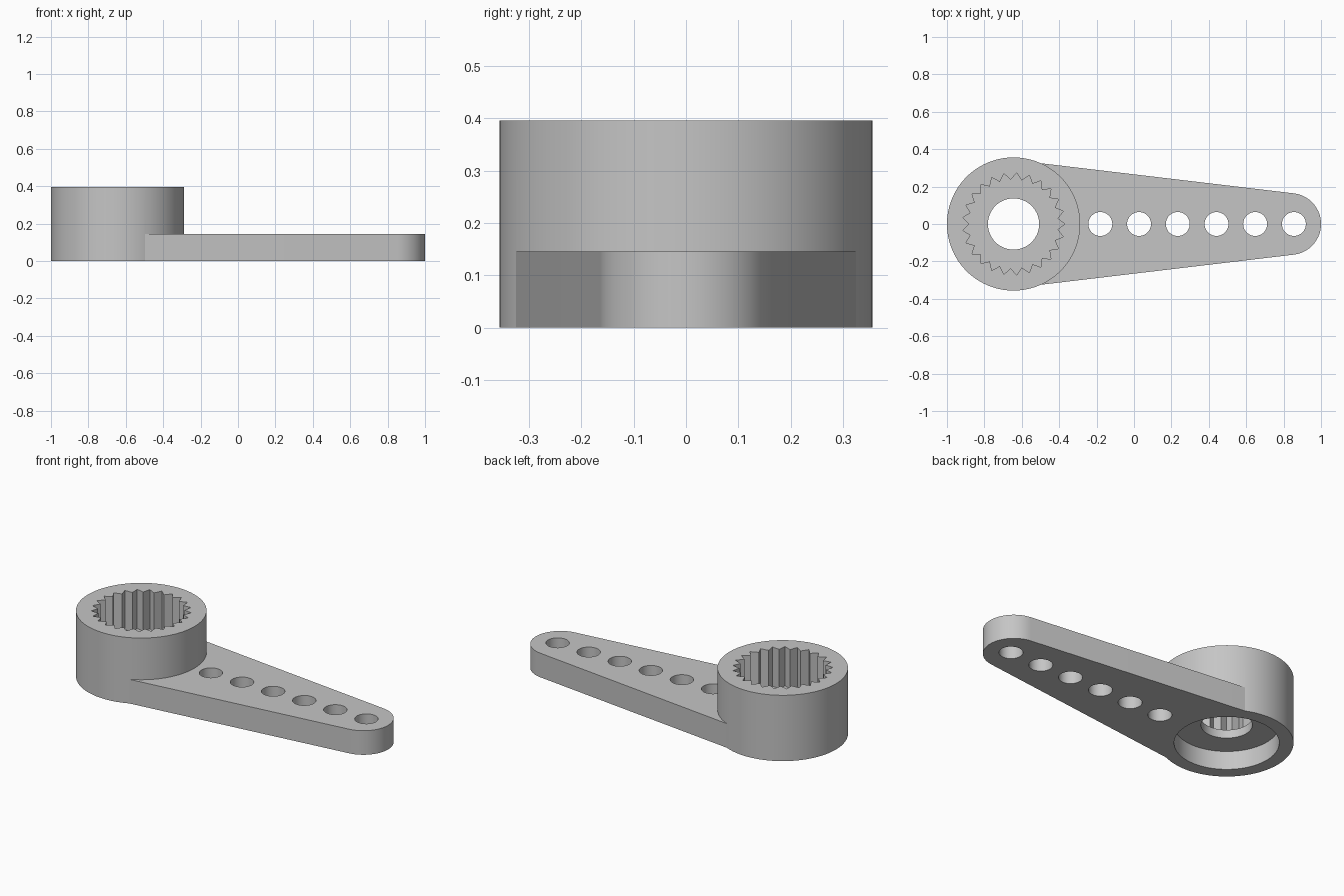
import bpy
import bmesh
from math import sin, cos, pi, radians, atan2

cube = bpy.data.objects.get("Cube")
if cube:
    bpy.data.objects.remove(cube, do_unlink=True)

HUB_X, HUB_R, HUB_H = -0.644, 0.356, 0.396
ARM_H, TIP_X, TIP_R = 0.145, 0.835, 0.165

grey = bpy.data.materials.new("plain grey")
grey.use_nodes = True
colour = (0.56, 0.56, 0.56, 1)
grey.diffuse_color = colour
grey.node_tree.nodes["Principled BSDF"].inputs["Base Color"].default_value = colour


def arc(cx, r, n, start=0.0, end=2 * pi, closed=True):
    """Points of an arc centred on the x axis."""
    steps = n if closed else n - 1
    return [(cx + r * cos(start + (end - start) * i / steps),
             r * sin(start + (end - start) * i / steps)) for i in range(n)]


def prism(name, outline, z0, z1):
    """Extrude a counter-clockwise outline from z0 to z1."""
    bm = bmesh.new()
    base = bm.faces.new([bm.verts.new((x, y, z0)) for x, y in outline])
    out = bmesh.ops.extrude_face_region(bm, geom=[base])
    top = [v for v in out["geom"] if isinstance(v, bmesh.types.BMVert)]
    bmesh.ops.translate(bm, verts=top, vec=(0, 0, z1 - z0))
    bmesh.ops.recalc_face_normals(bm, faces=bm.faces)
    mesh = bpy.data.meshes.new(name)
    bm.to_mesh(mesh)
    bm.free()
    mesh.materials.append(grey)
    obj = bpy.data.objects.new(name, mesh)
    bpy.context.collection.objects.link(obj)
    return obj


def combine(target, other, operation):
    """Apply a boolean and discard the helper."""
    mod = target.modifiers.new("boolean", "BOOLEAN")
    mod.operation, mod.solver, mod.object = operation, "EXACT", other
    bpy.context.view_layer.objects.active = target
    bpy.ops.object.modifier_apply(modifier=mod.name)
    bpy.data.objects.remove(other, do_unlink=True)


# Hub and tapered arm with a round tip
horn = prism("servo_horn", arc(HUB_X, HUB_R, 120), 0, HUB_H)
root_x, root_y = -0.5, 0.325
lean = atan2(root_y - TIP_R, TIP_X - root_x)
tip = arc(TIP_X, TIP_R, 33, lean - pi / 2, pi / 2 - lean, closed=False)
arm = prism("arm", [(root_x, -root_y)] + tip + [(root_x, root_y)], 0, ARM_H)
combine(horn, arm, "UNION")

# Screw recess below, bore through the web, toothed socket above
combine(horn, prism("recess", arc(HUB_X, 0.28, 96), -0.1, 0.11), "DIFFERENCE")
combine(horn, prism("bore", arc(HUB_X, 0.137, 64), 0.05, 0.25), "DIFFERENCE")
TEETH = 25
socket = []
for i in range(TEETH * 2):
    r = 0.237 if i % 2 else 0.274
    a = pi * i / TEETH
    socket.append((HUB_X + r * cos(a), r * sin(a)))
combine(horn, prism("socket", socket, 0.16, 0.5), "DIFFERENCE")

# Row of linkage holes
for i in range(6):
    hole = prism("hole", arc(-0.18 + 0.207 * i, 0.064, 48), -0.1, 0.25)
    combine(horn, hole, "DIFFERENCE")

# Smooth round walls, sharp edges kept
bpy.ops.object.select_all(action="DESELECT")
horn.select_set(True)
bpy.context.view_layer.objects.active = horn
bpy.ops.object.shade_smooth_by_angle(angle=radians(14))
